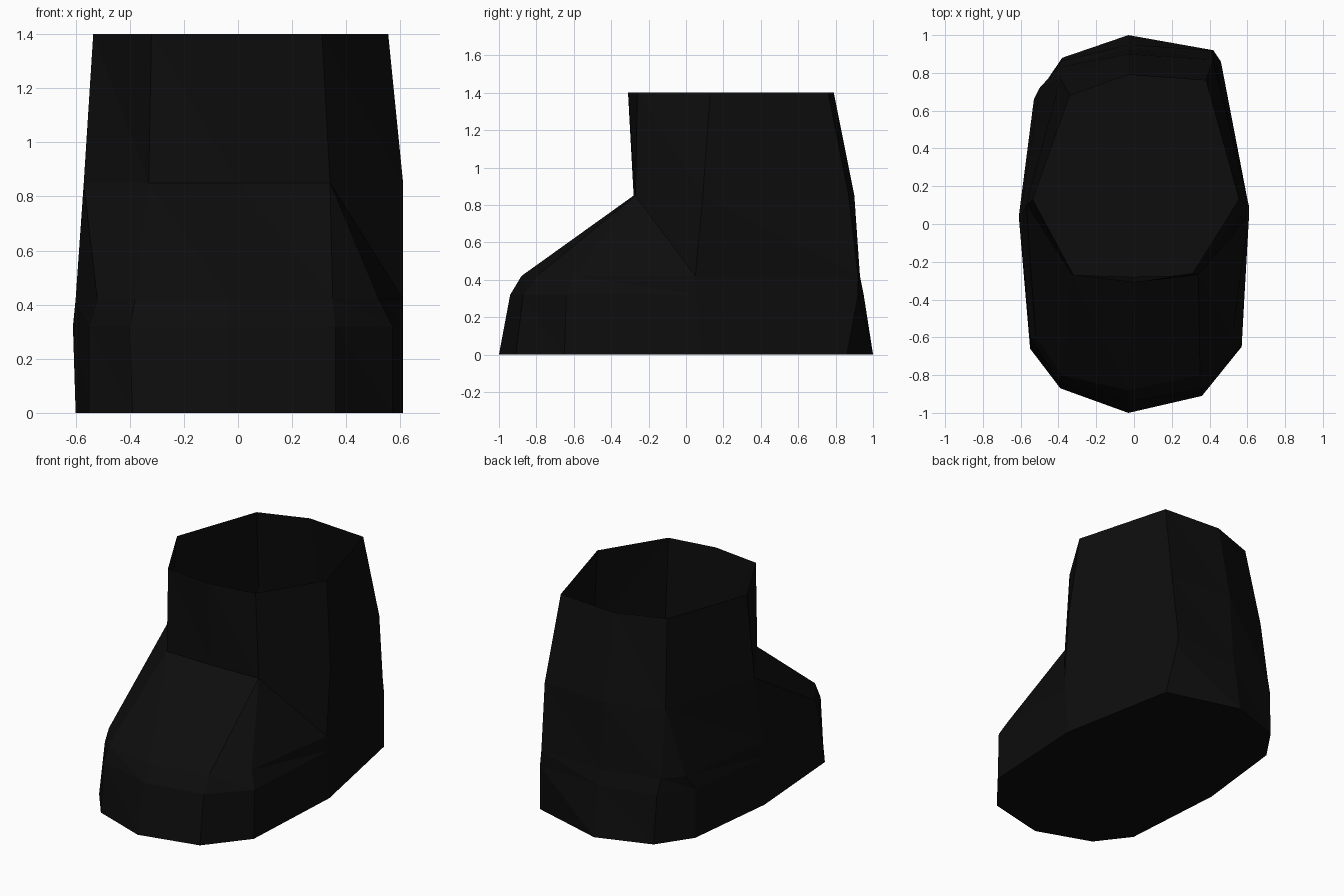
import bpy
import bmesh

default_cube = bpy.data.objects.get("Cube")
if default_cube:
    bpy.data.objects.remove(default_cube, do_unlink=True)


def make_material(name, colour):
    material = bpy.data.materials.new(name)
    material.use_nodes = True
    material.diffuse_color = colour
    shader = material.node_tree.nodes["Principled BSDF"]
    shader.inputs["Base Color"].default_value = colour
    return material


def split_quad(bm, a, b, c, d):
    """Two flat triangles with the crease running from b to d; repeated corners collapse."""
    for corners in ((a, b, d), (b, c, d)):
        if len(set(corners)) == 3:
            bm.faces.new(corners)


def add_ring(bm, height, outline):
    """One horizontal loop; None repeats the previous corner so columns can merge."""
    ring = []
    for point in outline:
        if point is None:
            ring.append(ring[-1])
        else:
            ring.append(bm.verts.new((point[0], point[1], height + sum(point[2:]))))
    return ring


# Loops run from the toe tip round the left side, the heel and the right side.
# An optional third value raises or lowers that corner.
sole_outline = [(-.03, -1), (.36, -.91), (.57, -.65), (.61, .08), (.46, .86),
                (-.03, 1), (-.38, .88), (-.53, .66), (-.6, .04), (-.55, -.66), (-.39, -.87)]
toe_outline = [(-.03, -.94), (.36, -.87), (.57, -.64), (.61, .06), (.42, .92),
               (-.03, .95), (-.39, .86), (-.53, .66), (-.61, .04), (-.55, -.6), (-.4, -.83)]
instep_outline = [(-.03, -.88), (.35, -.8), (.52, -.6), (.61, .05), (.41, .92),
                  (-.03, .93), (-.4, .83), (-.5, .72), (-.6, .05), (-.52, -.6), (-.38, -.8)]
ankle_outline = [(0, -.28), (.34, -.27), None, (.61, .09), (.42, .87),
                 (-.03, .9), (-.39, .77), None, (-.57, .1), (-.33, -.27), None]
cuff_outline = [(0, -.31), (.31, -.26), None, (.555, .13), (.38, .76),
                (-.03, .79), (-.34, .68), None, (-.535, .13), (-.32, -.27), None]

# Boot shell, open at the cuff
bm = bmesh.new()
rings = [add_ring(bm, height, outline) for height, outline in (
    (0, sole_outline),
    (.32, toe_outline),
    (.42, instep_outline),
    (.85, ankle_outline),
    (1.4, cuff_outline),
)]
for lower, upper in zip(rings, rings[1:]):
    count = len(lower)
    for i in range(count):
        j = (i + 1) % count
        split_quad(bm, lower[i], lower[j], upper[j], upper[i])

# Flat sole
bm.faces.new(list(reversed(rings[0])))
bmesh.ops.recalc_face_normals(bm, faces=bm.faces[:])

mesh = bpy.data.meshes.new("boot_shell")
bm.to_mesh(mesh)
bm.free()
mesh.materials.append(make_material("black leather", (.004, .004, .004, 1)))
boot = bpy.data.objects.new("boot_shell", mesh)
bpy.context.collection.objects.link(boot)
